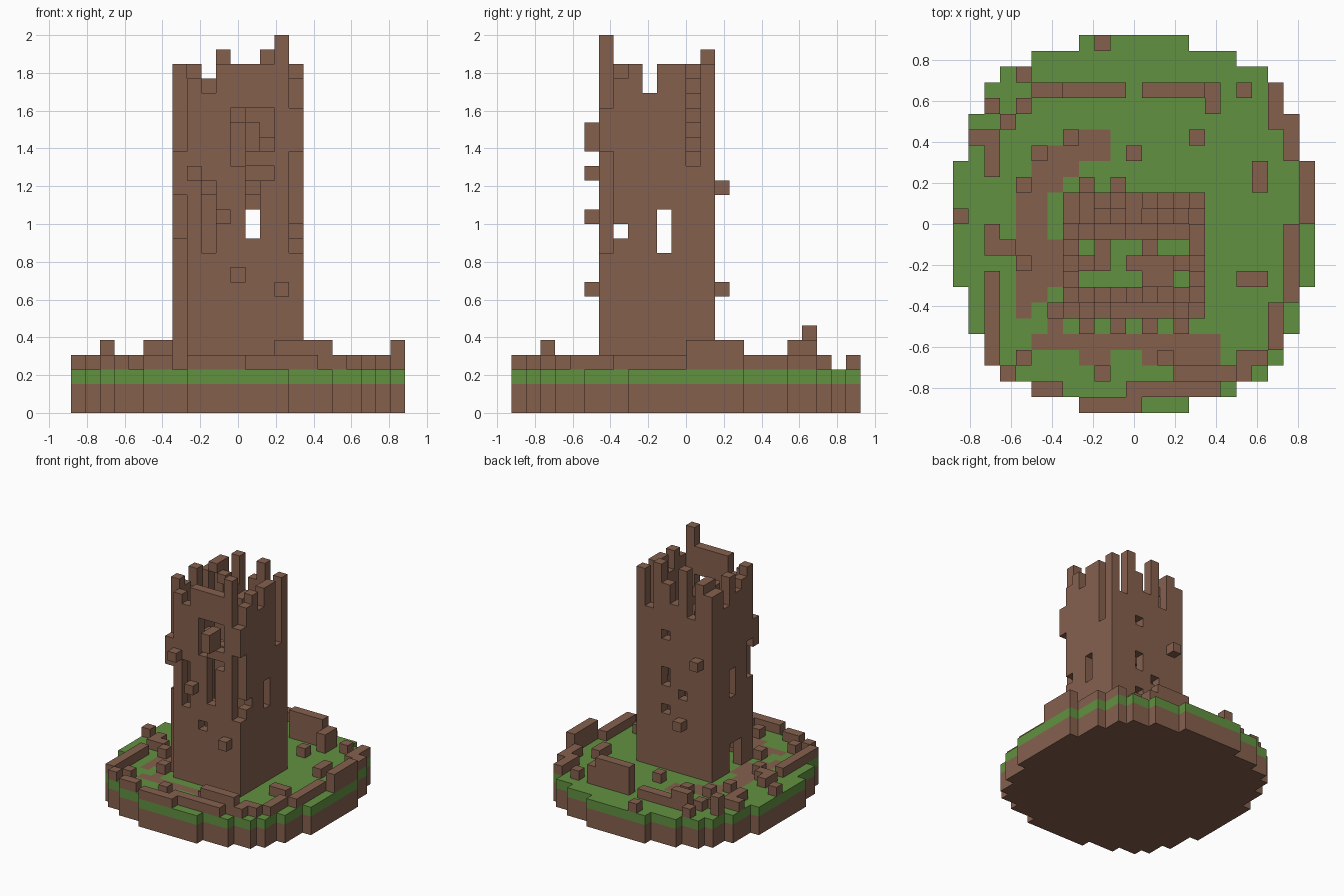
import bpy, bmesh
from mathutils import Vector

if "Cube" in bpy.data.objects:
    bpy.data.objects.remove(bpy.data.objects["Cube"], do_unlink=True)

UNIT = 1 / 13                      # edge of one block
WIDTH, DEPTH = 23, 24              # island size in blocks
GROUND = 3                         # first layer above the turf


def make_material(name, colour):
    mat = bpy.data.materials.new(name)
    mat.use_nodes = True
    mat.diffuse_color = (*colour, 1)
    mat.node_tree.nodes["Principled BSDF"].inputs["Base Color"].default_value = (*colour, 1)
    return mat


earth = make_material("earth brown", (0.235, 0.118, 0.076))
grass = make_material("grass green", (0.122, 0.285, 0.052))


def box(i0, i1, j0, j1, k0, k1):
    """Block cells in an inclusive range."""
    return {(i, j, k) for i in range(i0, i1 + 1)
            for j in range(j0, j1 + 1) for k in range(k0, k1 + 1)}


def build(name, cells, occupied, materials, rule=None):
    """Mesh of the outer faces of a set of block cells."""
    bm = bmesh.new()
    corners = {}

    def corner(p):
        key = tuple(p)
        if key not in corners:
            corners[key] = bm.verts.new(((key[0] - WIDTH / 2) * UNIT,
                                         (key[1] - DEPTH / 2) * UNIT, key[2] * UNIT))
        return corners[key]

    for cell in sorted(cells):
        for axis in range(3):
            for side in (0, 1):
                step = [0, 0, 0]
                step[axis] = 2 * side - 1
                if tuple(c + s for c, s in zip(cell, step)) in occupied:
                    continue
                u, v = Vector((0, 0, 0)), Vector((0, 0, 0))
                u[(axis + 1) % 3] = 1
                v[(axis + 2) % 3] = 1
                start = Vector(cell)
                start[axis] += side
                ring = [start, start + u, start + u + v, start + v]
                if not side:
                    ring.reverse()
                face = bm.faces.new([corner(p) for p in ring])
                if rule:
                    face.material_index = rule(cell)
    mesh = bpy.data.meshes.new(name)
    bm.to_mesh(mesh)
    bm.free()
    for mat in materials:
        mesh.materials.append(mat)
    obj = bpy.data.objects.new(name, mesh)
    bpy.context.collection.objects.link(obj)


# Round island, mirrored front to back from the inset of each row
insets = [8, 5, 3, 2, 2, 1, 1, 1, 0, 0, 0, 0]
soil, turf = set(), set()
for row, inset in enumerate(insets):
    for j in (row, DEPTH - 1 - row):
        soil |= box(inset, WIDTH - 1 - inset, j, j, 0, 1)
        turf |= box(inset, WIDTH - 1 - inset, j, j, 2, 2)

# Trodden path: row, first and last column
path = set()
for j, a, b in [(17, 8, 9), (16, 6, 9), (15, 5, 7), (14, 5, 6), (13, 4, 5),
                (12, 4, 5), (11, 4, 5), (10, 4, 6), (9, 4, 6), (8, 4, 6),
                (7, 4, 5), (6, 4, 4), (5, 6, 6), (4, 5, 16), (3, 8, 9), (3, 12, 16)]:
    path |= box(a, b, j, j, 2, 2)

# Ruined outer wall: column range, row range, height
outer_wall = set()
for a, b, c, d, h in [
        (5, 6, 20, 20, 2), (7, 10, 20, 20, 1), (12, 15, 20, 20, 3), (16, 16, 19, 20, 2),
        (20, 20, 18, 20, 1), (21, 21, 16, 18, 1), (22, 22, 12, 15, 2), (21, 21, 7, 11, 1),
        (20, 20, 4, 6, 1), (18, 19, 3, 3, 1), (14, 17, 2, 2, 2), (18, 18, 2, 2, 1),
        (11, 16, 1, 1, 1), (8, 11, 0, 0, 1), (5, 6, 1, 1, 1), (2, 2, 3, 8, 1),
        (2, 3, 10, 10, 1), (2, 2, 11, 11, 1), (1, 2, 17, 17, 1), (2, 2, 15, 16, 1),
        (2, 2, 19, 19, 2)]:
    outer_wall |= box(a, b, c, d, GROUND, GROUND + h - 1)

# Single fallen stones
stones = set()
for i, j in [(0, 12), (3, 18), (4, 19), (4, 21), (9, 23), (7, 17), (5, 16), (15, 17),
             (11, 16), (18, 20), (19, 14), (19, 15), (18, 8), (19, 8), (4, 14), (4, 9),
             (4, 3), (3, 2), (9, 2), (13, 3), (6, 6)]:
    stones.add((i, j, GROUND))

# Tower shell with a ragged top
LEFT, RIGHT, FRONT, BACK = 7, 15, 6, 13
tower = set()


def column(i, j, top):
    tower.update(box(i, i, j, j, GROUND, top - 1))


for n, top in enumerate([18, 23, 22, 24, 24, 24, 24, 26, 21]):
    column(LEFT + n, FRONT, top)
for n, top in enumerate([23, 24, 20, 25, 21, 23, 25, 20, 24]):
    column(LEFT + n, BACK, top)
for n, (west, east) in enumerate([(24, 23), (23, 24), (22, 22), (24, 24), (21, 24), (23, 17)]):
    column(LEFT, FRONT + 1 + n, west)
    column(RIGHT, FRONT + 1 + n, east)

# Broken corners
tower -= box(LEFT, LEFT, FRONT, FRONT, GROUND, 14)
tower -= box(RIGHT, RIGHT, FRONT, FRONT, 11, 17)
tower.discard((RIGHT, FRONT + 1, 12))

# Openings in front and back: column range, layer range
for wall, openings in {
        FRONT: [(9, 9, 11, 15), (12, 12, 12, 15), (13, 13, 16, 16), (12, 12, 16, 16),
                (11, 11, 9, 9), (11, 13, 18, 20), (11, 11, 17, 17)],
        BACK: [(12, 12, 12, 13), (12, 12, 17, 17), (12, 12, 9, 9), (10, 10, 11, 11)]}.items():
    for a, b, low, high in openings:
        tower -= box(a, b, wall, wall, low, high)

# Side slits and the doorway
tower -= box(RIGHT, RIGHT, 10, 10, 11, 13)
tower -= box(LEFT, LEFT, 10, 10, 11, 13)
tower -= box(LEFT, LEFT, 7, 7, 12, 15)
tower -= box(LEFT, LEFT, 9, 10, GROUND, 5)

# Stones sticking out of the front and back
tower |= box(12, 12, FRONT - 1, FRONT, 18, 19)
tower |= {(8, FRONT - 1, 16), (10, FRONT - 1, 13), (14, FRONT - 1, 8)}
tower |= {(8, BACK + 1, 15), (10, BACK + 1, 8)}

# Broken stair inside, climbing in straight flights
stair = set()
for n in range(7):
    stair.add((8 + n, FRONT + 1, 4 + n))
    stair.add((14 - n, BACK - 1, 17 + n))
    stair.add((14 - n, BACK - 2, 13 + n // 2))
stair |= {(9, 10, 9), (12, 10, 15), (9, 9, 9), (8, 9, 8), (11, 9, 16), (14, 9, 14)}
stair |= box(12, 13, 8, 9, 16, 16)

everything = soil | turf | outer_wall | stones | tower | stair
build("island_soil", soil, everything, [earth])
build("island_turf", turf, everything, [grass, earth], lambda cell: int(cell in path))
build("outer_wall", outer_wall, everything, [earth])
build("fallen_stones", stones, everything, [earth])
build("tower", tower, everything, [earth])
build("broken_stair", stair, everything, [earth])
